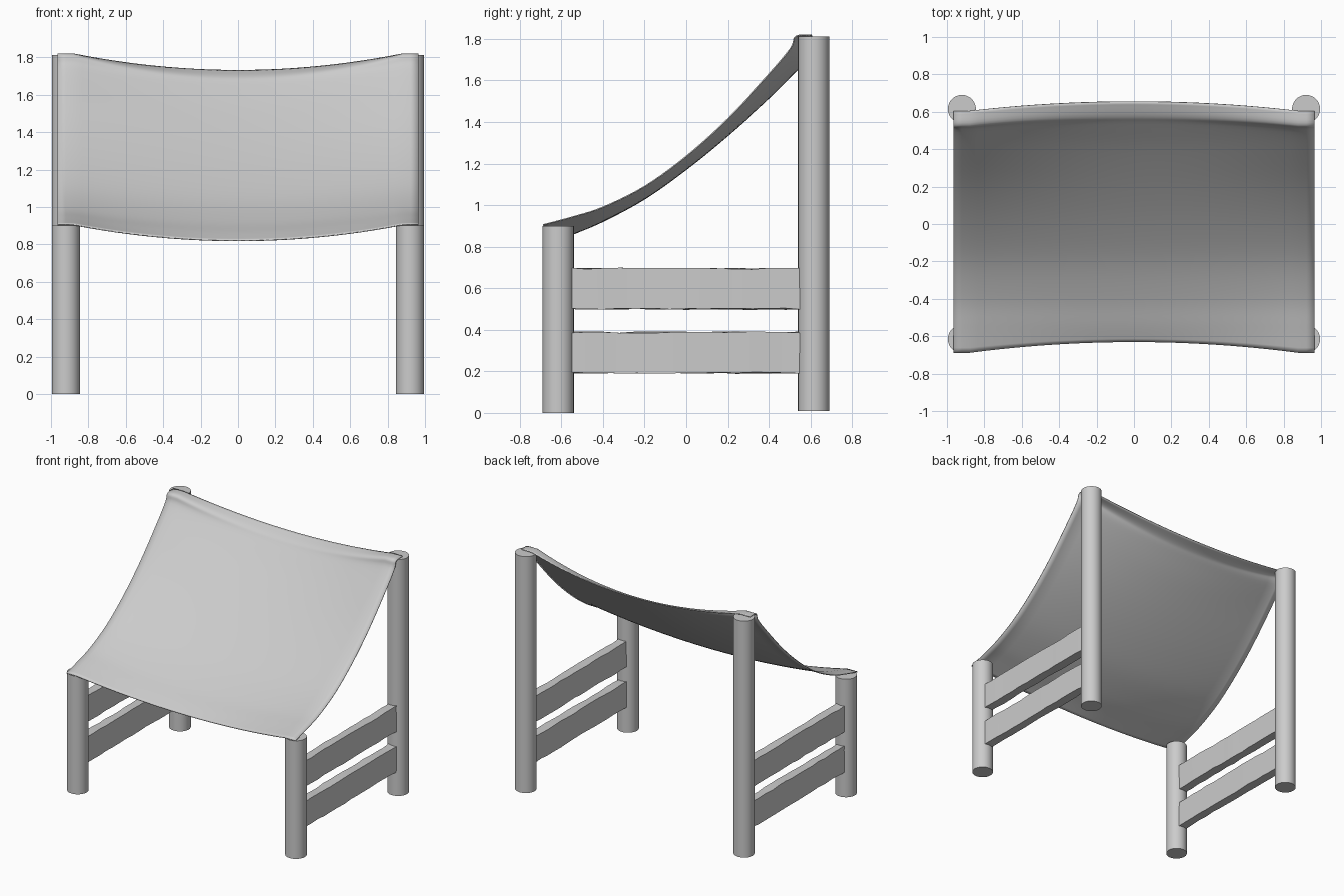
import bpy, bmesh, math, random
from mathutils import Vector

if "Cube" in bpy.data.objects:
    bpy.data.objects.remove(bpy.data.objects["Cube"])

random.seed(4)


def finish(name, bm, smooth=True):
    bmesh.ops.recalc_face_normals(bm, faces=bm.faces)
    mesh = bpy.data.meshes.new(name)
    bm.to_mesh(mesh)
    bm.free()
    obj = bpy.data.objects.new(name, mesh)
    bpy.context.collection.objects.link(obj)
    if smooth:
        bpy.ops.object.select_all(action='DESELECT')
        obj.select_set(True)
        bpy.context.view_layer.objects.active = obj
        bpy.ops.object.shade_smooth_by_angle(angle=math.radians(35))
    return obj


def leg(name, x, y, z0, z1):
    bpy.ops.mesh.primitive_cylinder_add(vertices=32, radius=0.075, depth=z1 - z0,
                                        location=(x, y, (z0 + z1) / 2))
    bpy.context.object.name = name
    bpy.ops.object.shade_smooth_by_angle(angle=math.radians(35))


def slat(name, x, z0, z1, half_len=0.56, thick=0.066, n=14):
    # hand-hewn board: box section swept along y with slight wobble
    bm = bmesh.new()
    rings = []
    for i in range(n + 1):
        y = -half_len + 2 * half_len * i / n
        j = lambda: random.uniform(-0.004, 0.004)
        rings.append([bm.verts.new((x + sx * thick / 2 + j() * 0.5, y, z + j()))
                      for sx, z in ((-1, z0), (1, z0), (1, z1), (-1, z1))])
    for a, b in zip(rings, rings[1:]):
        for k in range(4):
            bm.faces.new((a[k], a[(k + 1) % 4], b[(k + 1) % 4], b[k]))
    bm.faces.new(rings[0])
    bm.faces.new(rings[-1])
    finish(name, bm)


def spline(pts, steps):
    # Catmull-Rom through (y, z) points
    p = [Vector(q) for q in pts]
    p = [2 * p[0] - p[1]] + p + [2 * p[-1] - p[-2]]
    out = []
    for i in range(1, len(p) - 2):
        a, b, c, d = p[i - 1:i + 3]
        for s in range(steps):
            t = s / steps
            out.append(0.5 * (2 * b + (c - a) * t + (2 * a - 5 * b + 4 * c - d) * t * t
                              + (3 * b - a - 3 * c + d) * t ** 3))
    return out + [p[-2]]


# legs and side slats
for side, sx in (("left", -1), ("right", 1)):
    leg(f"front_leg_{side}", sx * 0.92, -0.615, 0.0, 0.9)
    leg(f"back_leg_{side}", sx * 0.92, 0.615, 0.01, 1.812)
    slat(f"lower_slat_{side}", sx * 0.92, 0.192, 0.388)
    slat(f"upper_slat_{side}", sx * 0.92, 0.5, 0.695)

# sling seat: taut edge profile blended to the sagging centre profile
edge = spline([(-0.688, 0.905), (-0.55, 0.942), (-0.4, 0.99), (-0.2, 1.09), (0, 1.235),
               (0.2, 1.415), (0.4, 1.63), (0.505, 1.755), (0.53, 1.812), (0.605, 1.818)], 5)
centre = spline([(-0.63, 0.82), (-0.54, 0.862), (-0.4, 0.922), (-0.2, 1.03), (0, 1.172),
                 (0.2, 1.335), (0.4, 1.515), (0.535, 1.65), (0.58, 1.695), (0.655, 1.73)], 5)
bm = bmesh.new()
cols = []
N = 44
for i in range(N + 1):
    x = 0.965 * (2 * i / N - 1)
    w = 1 - min(1, abs(x) / 0.88) ** 2
    cols.append([bm.verts.new((x, *e.lerp(c, w))) for e, c in zip(edge, centre)])
for a, b in zip(cols, cols[1:]):
    for k in range(len(a) - 1):
        bm.faces.new((a[k], b[k], b[k + 1], a[k + 1]))
seat = finish("sling_seat", bm)
solid = seat.modifiers.new("cloth_thickness", 'SOLIDIFY')
solid.thickness = 0.006
solid.offset = 0
